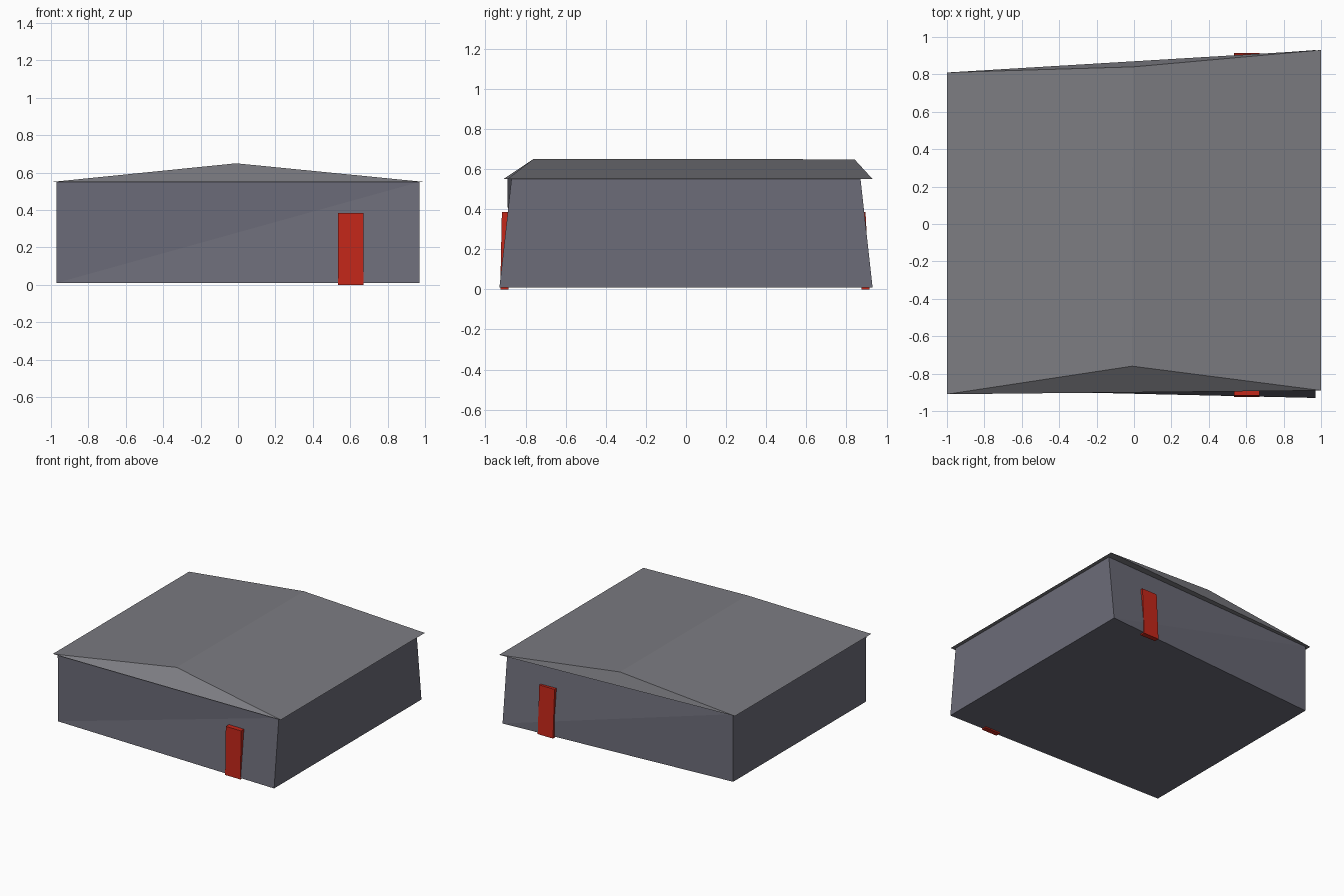
import bpy

if "Cube" in bpy.data.objects:
    bpy.data.objects.remove(bpy.data.objects["Cube"])


def material(name, rgb):
    m = bpy.data.materials.new(name)
    m.diffuse_color = (*rgb, 1)
    m.use_nodes = True
    m.node_tree.nodes["Principled BSDF"].inputs["Base Color"].default_value = m.diffuse_color
    return m


def make(name, verts, faces, mat):
    me = bpy.data.meshes.new(name)
    me.from_pydata(verts, [], faces)
    me.materials.append(mat)
    ob = bpy.data.objects.new(name, me)
    bpy.context.collection.objects.link(ob)
    return ob


wall_mat = material("wall_paint", (0.15, 0.15, 0.19))
roof_mat = material("roofing", (0.2, 0.2, 0.22))
door_mat = material("door_red", (0.55, 0.02, 0.01))

# Walls: skewed box leaning inwards towards the right end
W, Z0, Z1 = 0.97, 0.01, 0.55
bottom = [(-W, -0.885), (W, -0.93), (W, 0.93), (-W, 0.79)]
top = [(-W, -0.89), (W, -0.87), (W, 0.87), (-W, 0.79)]
make("walls",
     [(x, y, Z0) for x, y in bottom] + [(x, y, Z1) for x, y in top],
     [(3, 2, 1, 0), (4, 5, 6, 7),
      (0, 1, 5), (0, 5, 4),            # front
      (1, 2, 6, 5),                    # right
      (2, 3, 7), (2, 7, 6),            # back
      (3, 0, 4, 7)],                   # left
     wall_mat)

# Roof: low ridge with sloping end faces
eaves = [(-1, -0.91, Z1), (1, -0.89, Z1), (1, 0.93, Z1), (-1, 0.81, Z1)]
ridge = [(-0.01, -0.76, 0.65), (-0.005, 0.84, 0.648)]
make("roof", eaves + ridge,
     [(3, 2, 1, 0), (0, 1, 4), (2, 3, 5), (1, 2, 5, 4), (3, 0, 4, 5)],
     roof_mat)


# Doors: thin slabs set into the front and back walls
def door(name, y_low, y_high, depth):
    a, b, h = 0.535, 0.67, 0.385
    verts = [(x, y + d, z) for d in (0, depth)
             for x, y, z in ((a, y_low, 0), (b, y_low, 0),
                             (b, y_high, h), (a, y_high, h))]
    faces = [(0, 1, 2, 3), (7, 6, 5, 4)]
    faces += [(i, i + 4, (i + 1) % 4 + 4, (i + 1) % 4) for i in range(4)]
    make(name, verts, faces, door_mat)


door("front_door", -0.926, -0.918, 0.04)
door("back_door", 0.875, 0.855, 0.04)
